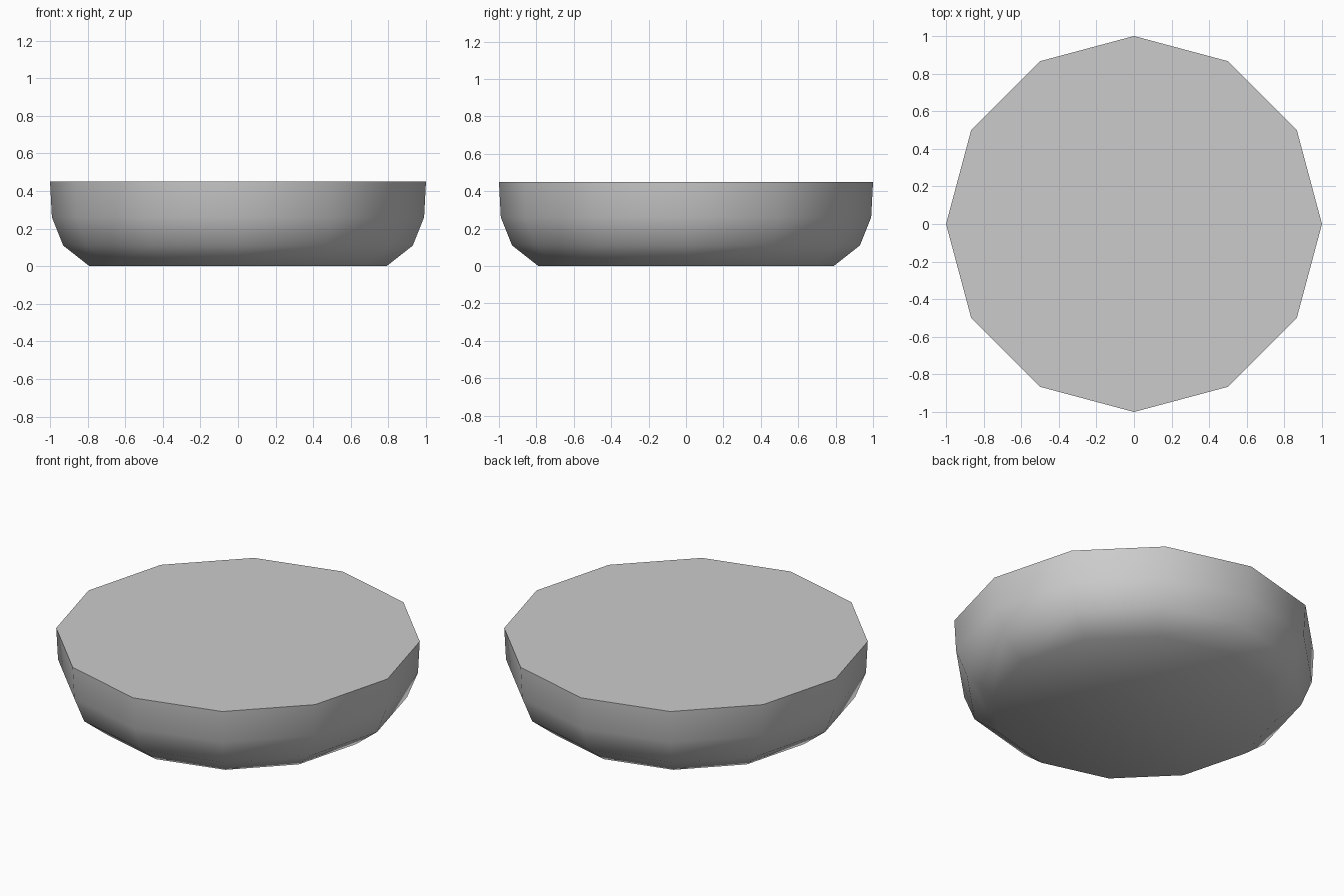
import bpy
import bmesh
import math

SIDES = 12
PROFILE = [(0.79, 0.0), (0.93, 0.11), (0.99, 0.26), (1.0, 0.45)]  # radius, height

cube = bpy.data.objects.get("Cube")
if cube:
    bpy.data.objects.remove(cube, do_unlink=True)

# Plain grey
grey = bpy.data.materials.new("grey")
grey.use_nodes = True
colour = (0.6, 0.6, 0.6, 1.0)
grey.diffuse_color = colour
grey.node_tree.nodes["Principled BSDF"].inputs["Base Color"].default_value = colour

# Shallow rounded dish, closed by flat caps
bm = bmesh.new()
rings = []
for radius, height in PROFILE:
    angles = [math.tau * i / SIDES for i in range(SIDES)]
    rings.append([bm.verts.new((radius * math.cos(a), radius * math.sin(a), height))
                  for a in angles])
for low, high in zip(rings, rings[1:]):
    for i in range(SIDES):
        j = (i + 1) % SIDES
        bm.faces.new((low[i], low[j], high[j], high[i]))
bm.faces.new(rings[-1])
bm.faces.new(rings[0][::-1])

mesh = bpy.data.meshes.new("dish")
bm.to_mesh(mesh)
bm.free()
mesh.materials.append(grey)
dish = bpy.data.objects.new("dish", mesh)
bpy.context.collection.objects.link(dish)

# Smooth wall and base, crisp top rim
bpy.ops.object.select_all(action='DESELECT')
dish.select_set(True)
bpy.context.view_layer.objects.active = dish
bpy.ops.object.shade_smooth_by_angle(angle=math.radians(60))
